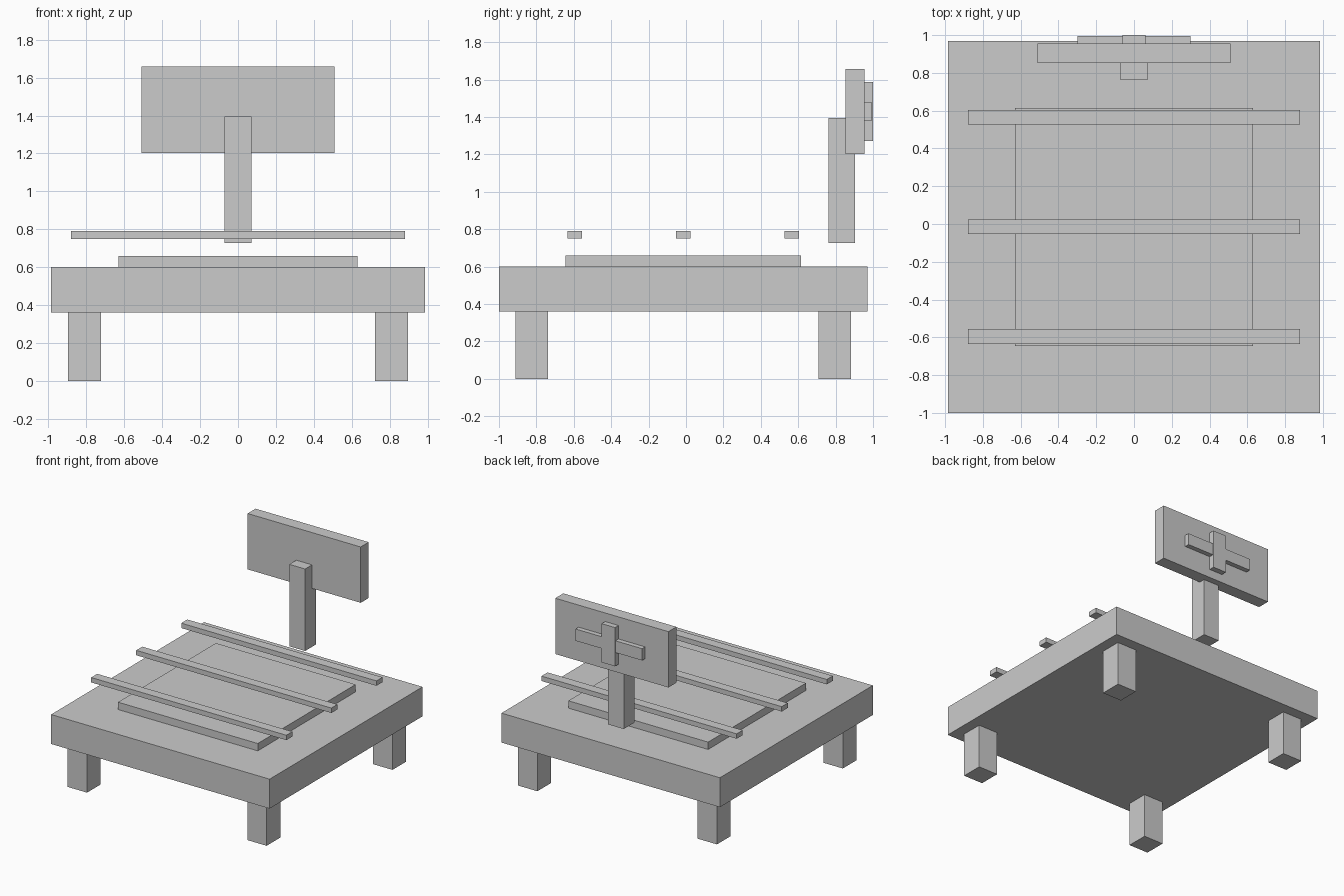
import bpy

if "Cube" in bpy.data.objects:
    bpy.data.objects.remove(bpy.data.objects["Cube"])


def box(name, x, y, z):
    """Axis-aligned box from (min, max) ranges."""
    ranges = (x, y, z)
    lo = [r[0] for r in ranges]
    hi = [r[1] for r in ranges]
    bpy.ops.mesh.primitive_cube_add(size=1, location=[(a + b) / 2 for a, b in zip(lo, hi)])
    ob = bpy.context.object
    ob.name = name
    ob.scale = [b - a for a, b in zip(lo, hi)]
    bpy.ops.object.transform_apply(location=False, rotation=False, scale=True)
    return ob


def around(centre, half):
    return (centre - half, centre + half)


CY = -0.015  # centre of the bed in y

# Bed base and raised pad
box("bed_base", around(0, 0.985), around(CY, 0.985), (0.36, 0.60))
box("bed_pad", around(0, 0.63), around(CY, 0.63), (0.60, 0.66))

# Four square legs
for sx, side in ((-1, "left"), (1, "right")):
    for sy, end in ((-1, "front"), (1, "back")):
        box(f"{end}_{side}_leg", around(sx * 0.81, 0.0875),
            around(CY + sy * 0.81, 0.0875), (0, 0.36))

# Three floating cross bars
for i, name in enumerate(("front_bar", "middle_bar", "back_bar")):
    box(name, around(0, 0.88), around(CY + (i - 1) * 0.58, 0.039), (0.75, 0.79))

# Sign post and panel
box("sign_post", around(0, 0.071), (0.763, 0.903), (0.727, 1.395))
box("sign_panel", around(0, 0.51), (0.852, 0.955), (1.203, 1.658))

# Raised plus on the back of the panel
box("plus_upright", around(0, 0.06), (0.945, 1.0), (1.272, 1.588))
box("plus_crossbar", around(0, 0.30), (0.945, 0.994), (1.382, 1.478))
